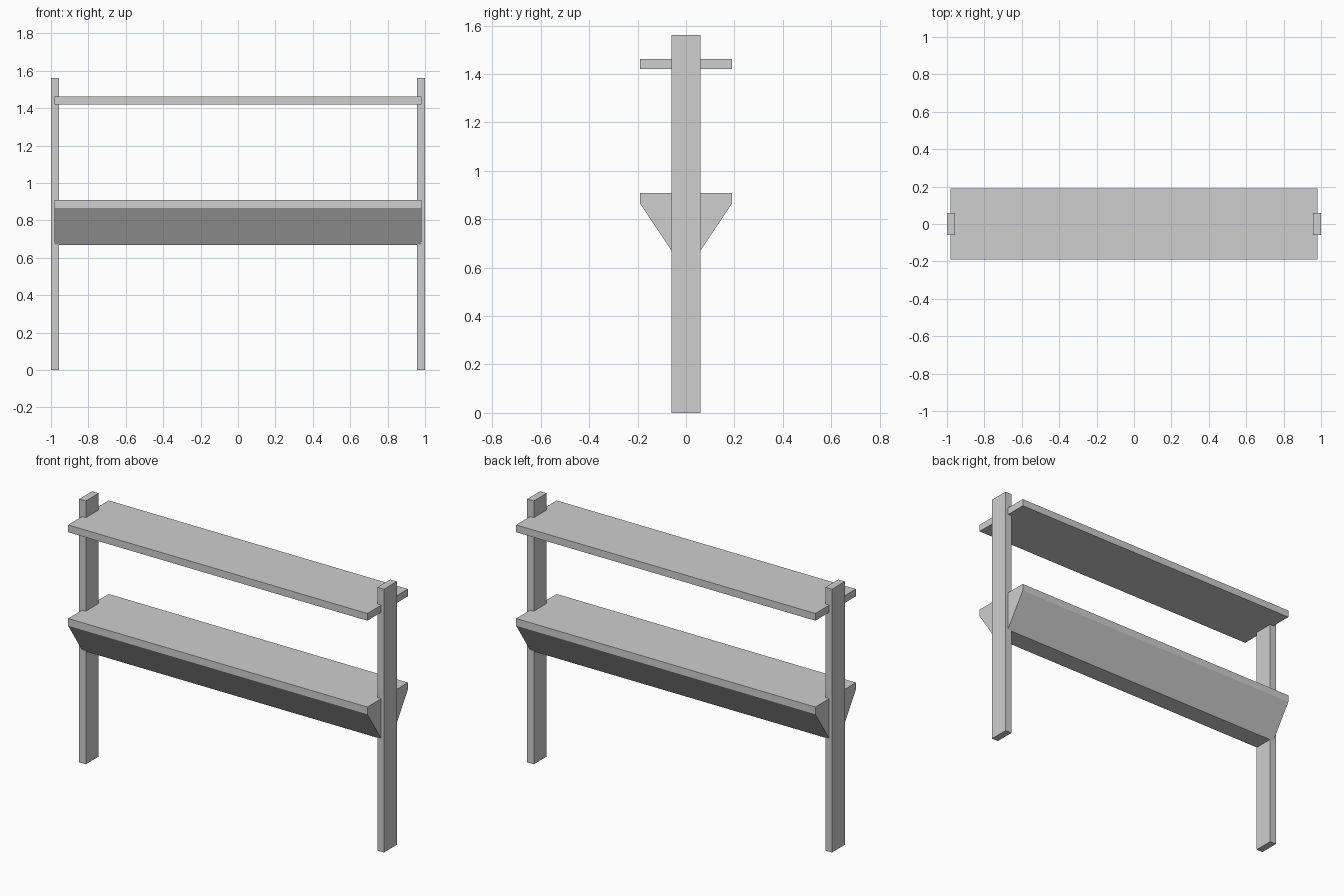
import bpy
import bmesh

cube = bpy.data.objects.get("Cube")
if cube:
    bpy.data.objects.remove(cube, do_unlink=True)

GREY = (0.62, 0.62, 0.62, 1)
grey = bpy.data.materials.new("light_grey")
grey.use_nodes = True
grey.diffuse_color = GREY
grey.node_tree.nodes["Principled BSDF"].inputs["Base Color"].default_value = GREY


def add_object(name, bm):
    bmesh.ops.recalc_face_normals(bm, faces=bm.faces[:])
    mesh = bpy.data.meshes.new(name)
    bm.to_mesh(mesh)
    bm.free()
    mesh.materials.append(grey)
    obj = bpy.data.objects.new(name, mesh)
    bpy.context.collection.objects.link(obj)


def prism(profile, x0, x1):
    """Extrude a (y, z) profile along x."""
    bm = bmesh.new()
    face = bm.faces.new([bm.verts.new((x0, y, z)) for y, z in profile])
    result = bmesh.ops.extrude_face_region(bm, geom=[face], use_keep_orig=True)
    verts = [g for g in result["geom"] if isinstance(g, bmesh.types.BMVert)]
    bmesh.ops.translate(bm, verts=verts, vec=(x1 - x0, 0, 0))
    bmesh.ops.recalc_face_normals(bm, faces=bm.faces[:])
    return bm


def rectangle(half_depth, z0, z1):
    return [(-half_depth, z0), (half_depth, z0), (half_depth, z1), (-half_depth, z1)]


POST_DEPTH, SHELF_DEPTH, SHELF_X = 0.06, 0.19, 0.982

# Two upright posts
add_object("left_post", prism(rectangle(POST_DEPTH, 0, 1.562), 0.957, 1.0))
add_object("right_post", prism(rectangle(POST_DEPTH, 0, 1.562), -1.0, -0.957))

# Flat upper shelf
add_object("upper_shelf", prism(rectangle(SHELF_DEPTH, 1.42, 1.463), -SHELF_X, SHELF_X))

# Tapered lower shelf with a framed recess in each sloping side
half = [(0.058, 0.668), (SHELF_DEPTH, 0.865), (SHELF_DEPTH, 0.908)]
bm = prism(half + [(-y, z) for y, z in reversed(half)], -SHELF_X, SHELF_X)
slopes = [f for f in bm.faces if abs(f.normal.y) > 0.3 and f.normal.z < -0.3]
for slope in slopes:
    side = 1 if slope.normal.y > 0 else -1
    bmesh.ops.inset_region(bm, faces=[slope], thickness=0.055, use_even_offset=True)
    result = bmesh.ops.extrude_face_region(bm, geom=[slope])
    verts = [g for g in result["geom"] if isinstance(g, bmesh.types.BMVert)]
    bottom = min(verts, key=lambda v: v.co.z).co.copy()
    for v in verts:
        if v.co.z > bottom.z + 0.02:
            v.co.y = bottom.y - side * 0.018
bmesh.ops.remove_doubles(bm, verts=bm.verts[:], dist=0.0005)
add_object("lower_shelf", bm)
